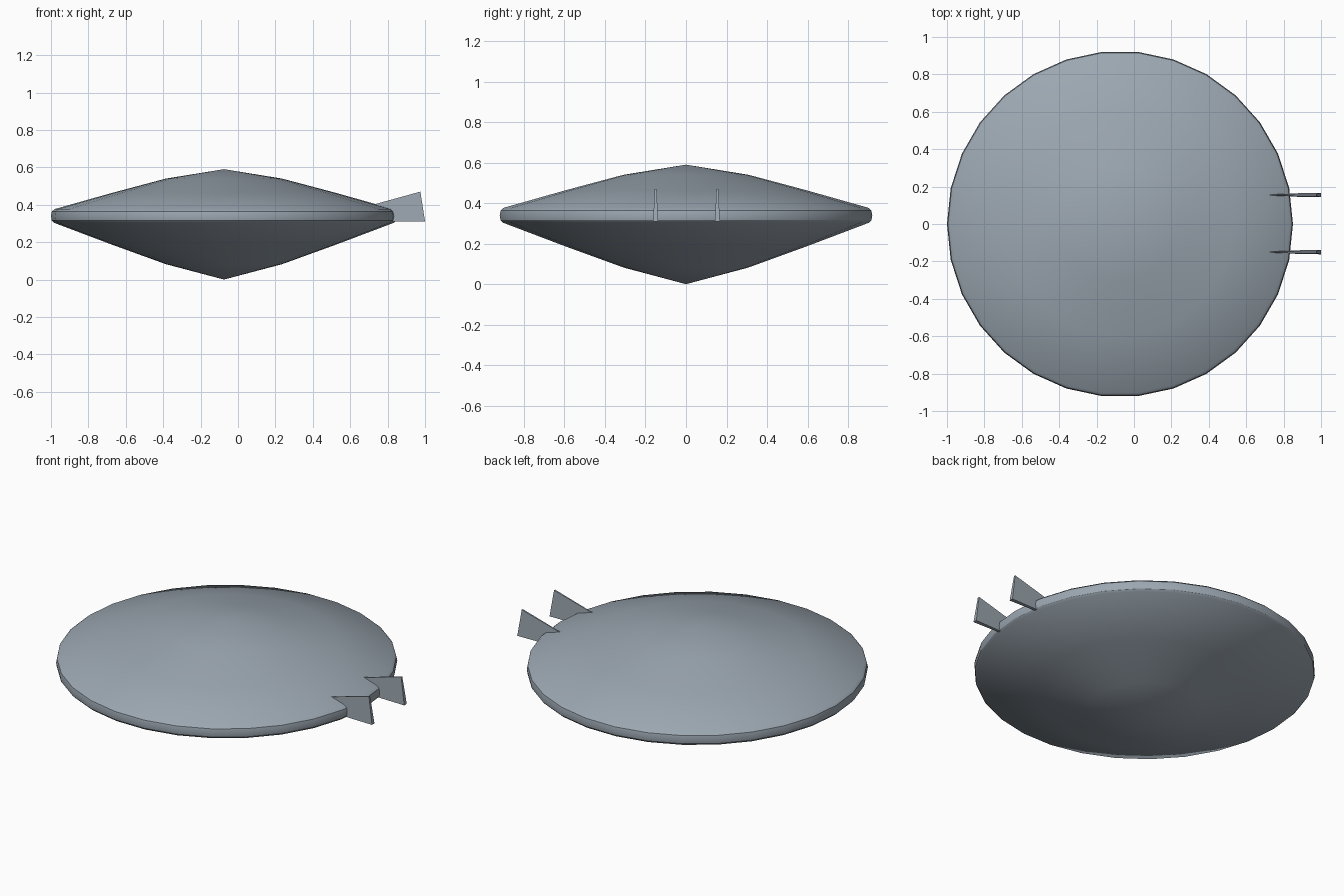
import bpy, bmesh, math
from mathutils import Vector

old = bpy.data.objects.get("Cube")
if old:
    bpy.data.objects.remove(old, do_unlink=True)

metal = bpy.data.materials.new("blue_grey_metal")
metal.use_nodes = True
COLOUR = (0.33, 0.385, 0.44, 1)
metal.diffuse_color = COLOUR
metal.node_tree.nodes["Principled BSDF"].inputs["Base Color"].default_value = COLOUR

HULL_X = -0.075
SIDES = 30


def finish(name, bm, smooth):
    bmesh.ops.recalc_face_normals(bm, faces=bm.faces)
    mesh = bpy.data.meshes.new(name)
    bm.to_mesh(mesh)
    bm.free()
    mesh.materials.append(metal)
    obj = bpy.data.objects.new(name, mesh)
    bpy.context.collection.objects.link(obj)
    if smooth:
        bpy.ops.object.select_all(action="DESELECT")
        obj.select_set(True)
        bpy.context.view_layer.objects.active = obj
        bpy.ops.object.shade_smooth_by_angle(angle=math.radians(32))
    return obj


# Saucer hull: a radius/height profile spun about the vertical axis
profile = [(0, 0.59), (0.31, 0.54), (0.6, 0.463), (0.905, 0.377),
           (0.92, 0.364), (0.925, 0.34), (0.921, 0.316), (0.91, 0.304),
           (0.6, 0.187), (0.31, 0.082), (0, 0.0)]
bm = bmesh.new()
verts = [bm.verts.new((HULL_X + r, 0, z)) for r, z in profile]
edges = [bm.edges.new(pair) for pair in zip(verts, verts[1:])]
bmesh.ops.spin(bm, geom=verts + edges, cent=(HULL_X, 0, 0), axis=(0, 0, 1),
               angle=math.tau, steps=SIDES)
bmesh.ops.remove_doubles(bm, verts=bm.verts, dist=0.0005)
finish("saucer_hull", bm, True)

# Pair of tail fins: (x, z, half thickness), thicker at the trailing foot
outline = [(0.62, 0.372, 0.002), (0.975, 0.47, 0.005),
           (1.0, 0.31, 0.012), (0.62, 0.31, 0.004)]
for name, y in (("left_tail_fin", -0.15), ("right_tail_fin", 0.155)):
    bm = bmesh.new()
    near, far = [[bm.verts.new((x, y + side * t, z)) for x, z, t in outline]
                 for side in (-1, 1)]
    bm.faces.new(near)
    bm.faces.new(far)
    for i in range(len(outline)):
        j = (i + 1) % len(outline)
        bm.faces.new((near[i], near[j], far[j], far[i]))
    finish(name, bm, False)
